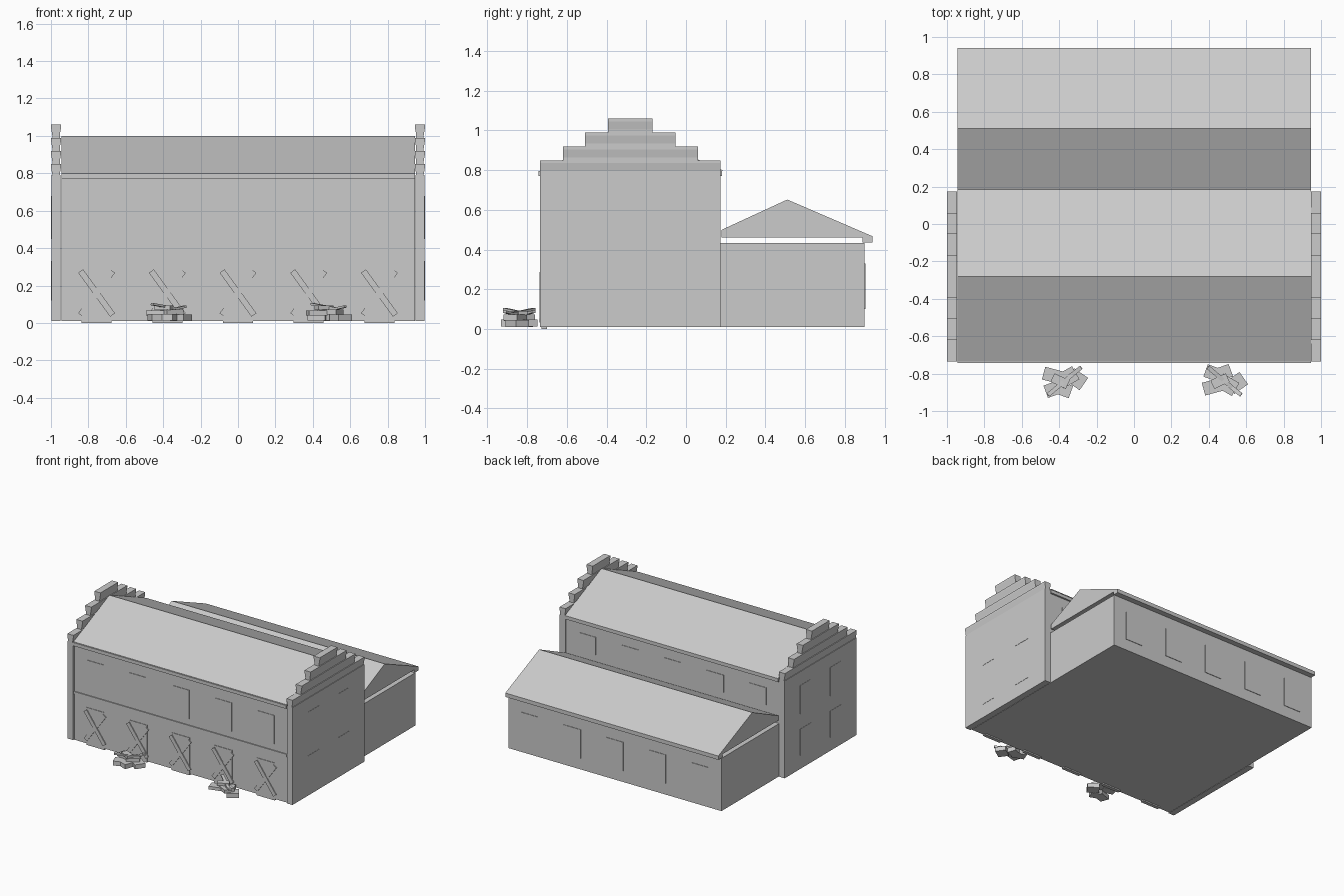
import bpy, math
from mathutils import Vector, Matrix

if "Cube" in bpy.data.objects:
    bpy.data.objects.remove(bpy.data.objects["Cube"])

stone = bpy.data.materials.new("light_grey")
stone.diffuse_color = (0.6, 0.6, 0.6, 1)
stone.use_nodes = True
stone.node_tree.nodes["Principled BSDF"].inputs["Base Color"].default_value = stone.diffuse_color


def mesh(name, verts, faces):
    me = bpy.data.meshes.new(name)
    me.from_pydata(verts, [], faces)
    me.materials.append(stone)
    ob = bpy.data.objects.new(name, me)
    bpy.context.collection.objects.link(ob)
    return ob


def prism(name, profile, x0, x1):
    """Extrude a counter-clockwise (y, z) profile along x."""
    n = len(profile)
    verts = [(x, y, z) for x in (x0, x1) for y, z in profile]
    faces = [list(range(n))[::-1], list(range(n, 2 * n))]
    faces += [(i, (i + 1) % n, n + (i + 1) % n, n + i) for i in range(n)]
    return mesh(name, verts, faces)


def box(name, x, y, z):
    return prism(name, [(y[0], z[0]), (y[1], z[0]), (y[1], z[1]), (y[0], z[1])], *x)


def block(name, centre, size, yaw=0, tilt=0, roll=0):
    """Box turned about its own centre."""
    sx, sy, sz = (s / 2 for s in size)
    ob = box(name, (-sx, sx), (-sy, sy), (-sz, sz))
    rot = (Matrix.Rotation(math.radians(yaw), 4, 'Z')
           @ Matrix.Rotation(math.radians(tilt), 4, 'Y')
           @ Matrix.Rotation(math.radians(roll), 4, 'X'))
    ob.data.transform(Matrix.Translation(Vector(centre)) @ rot)
    return ob


BAY = 0.378
MID = -0.28          # ridge line of the main hall

# Five identical bays
for i in range(5):
    cx = (i - 2) * BAY
    x = (cx - BAY / 2, cx + BAY / 2)
    win = (cx - 0.075, cx + 0.075)

    # main hall walls and roof
    box("hall_wall", x, (-0.724, 0.168), (0.01, 0.79))
    prism("hall_roof", [(-0.735, 0.80), (-0.735, 0.795), (0.185, 0.795),
                        (0.185, 0.80), (MID, 1.0)], *x)
    box("front_cornice", x, (-0.742, -0.72), (0.77, 0.797))
    box("rear_cornice", x, (0.16, 0.182), (0.77, 0.797))
    box("floor_band", x, (-0.732, -0.72), (0.38, 0.40))
    # openings of the main hall
    box("front_door", (cx - 0.08, cx + 0.08), (-0.728, -0.722), (0.01, 0.30))
    box("door_step", (cx - 0.08, cx + 0.08), (-0.728, -0.70), (0.0, 0.012))
    box("front_window", win, (-0.728, -0.722), (0.45, 0.68))
    box("rear_window", win, (0.166, 0.172), (0.55, 0.69))
    # crossed boards nailed over the door
    for k, s in enumerate((-1, 1)):
        block("door_board", (cx, -0.731 - 0.003 * k, 0.16),
              (0.29, 0.007, 0.032), tilt=s * 54)

    # rear annex
    box("annex_wall", x, (0.168, 0.90), (0.01, 0.433))
    prism("annex_roof", [(0.18, 0.50), (0.18, 0.462), (0.94, 0.462),
                         (0.94, 0.467), (0.51, 0.652)], *x)
    box("annex_eave", x, (0.89, 0.94), (0.436, 0.464))
    box("annex_window", win, (0.898, 0.904), (0.10, 0.33))

# Stepped gable walls with flared coping blocks
steps = [(0.455, 0.85), (0.34, 0.92), (0.228, 0.99), (0.112, 1.06)]
for s in (-1, 1):
    cx = s * 0.973
    box("gable_wall", (cx - 0.025, cx + 0.025), (MID - 0.455, MID + 0.455), (0.01, 0.79))
    for half, top in steps:
        y = (MID - half, MID + half)
        box("gable_step", (cx - 0.02, cx + 0.02), y, (top - 0.07, top - 0.055))
        prof = [(-0.02, -0.055), (0.02, -0.055), (0.027, -0.015),
                (0.027, 0), (-0.027, 0), (-0.027, -0.015)]
        verts = [(cx + a, yy, top + b) for yy in y for a, b in prof]
        faces = [tuple(range(6)), tuple(range(11, 5, -1))]
        faces += [(j, j + 6, (j + 1) % 6 + 6, (j + 1) % 6) for j in range(6)]
        mesh("gable_coping", verts, faces)
    # gable windows, two on each floor
    for dy in (-0.19, 0.19):
        for z in ((0.12, 0.33), (0.45, 0.68)):
            box("gable_window", sorted((s * 0.995, s * 1.0)),
                (MID + dy - 0.07, MID + dy + 0.07), z)

# Rubble piles: (x, y, z), (length, width, height), yaw, tilt
pile = [
    ((-0.05, -0.04, 0.030), (0.10, 0.07, 0.035), 20, 0),
    ((0.07, 0.01, 0.028), (0.09, 0.08, 0.035), -35, 0),
    ((0.00, -0.045, 0.030), (0.08, 0.07, 0.036), -20, 0),
    ((-0.06, 0.03, 0.053), (0.10, 0.07, 0.025), -15, 0),
    ((0.02, 0.02, 0.058), (0.10, 0.08, 0.028), 30, 0),
    ((-0.02, 0.00, 0.081), (0.09, 0.05, 0.022), -25, 0),
    ((-0.02, -0.02, 0.089), (0.17, 0.022, 0.012), 40, 8),
    ((0.05, 0.04, 0.078), (0.11, 0.022, 0.012), 38, -10),
]
for px, flip in ((-0.375, 1), (0.48, -1)):
    for (x, y, z), size, yaw, tilt in pile:
        # second pile is mirrored in y
        block("rubble_block", (px + x, -0.84 + flip * y, z), size, flip * yaw, tilt)
